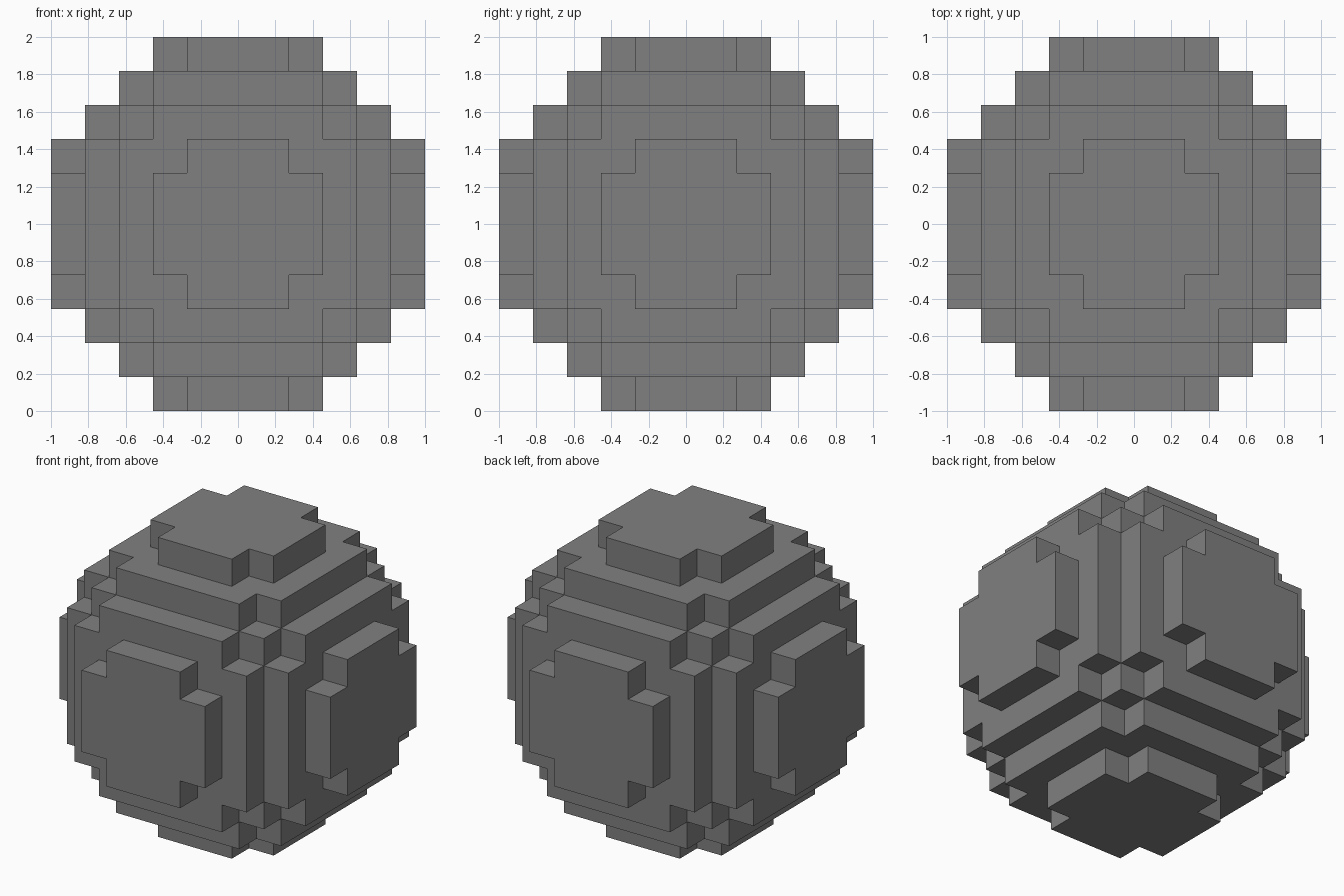
import bpy, bmesh, math
from itertools import product
from mathutils import Vector

cube = bpy.data.objects.get("Cube")
if cube:
    bpy.data.objects.remove(cube, do_unlink=True)

CELLS = 11                 # blocks across the ball
SIZE = 2 / CELLS           # block edge
REACH = CELLS // 2
RADIUS = CELLS / 2

# One flat grey
grey = bpy.data.materials.new("stone_grey")
grey.use_nodes = True
colour = (0.216, 0.216, 0.216, 1)
grey.diffuse_color = colour
grey.node_tree.nodes["Principled BSDF"].inputs["Base Color"].default_value = colour


def filled(cell):
    return cell.length <= RADIUS


def add_side(bm, cell, axis, sign):
    """Add the square side of a block that faces along one axis."""
    normal, u, v = Vector(), Vector(), Vector()
    normal[axis] = sign
    u[(axis + 1) % 3] = 1
    v[(axis + 2) % 3] = sign
    centre = cell + normal / 2
    corners = [(-1, -1), (1, -1), (1, 1), (-1, 1)]
    bm.faces.new([bm.verts.new((centre + u * a / 2 + v * b / 2) * SIZE)
                  for a, b in corners])


# Stepped ball: only the exposed block sides, welded into one shell
bm = bmesh.new()
steps = range(-REACH, REACH + 1)
for cell in map(Vector, product(steps, repeat=3)):
    if not filled(cell):
        continue
    for axis, sign in product(range(3), (-1, 1)):
        neighbour = cell.copy()
        neighbour[axis] += sign
        if not filled(neighbour):
            add_side(bm, cell, axis, sign)
bmesh.ops.remove_doubles(bm, verts=bm.verts, dist=SIZE / 100)

# Merge coplanar squares into clean flat steps
bmesh.ops.dissolve_limit(bm, angle_limit=math.radians(1),
                         verts=bm.verts, edges=bm.edges)
bmesh.ops.translate(bm, verts=bm.verts, vec=(0, 0, 1))

mesh = bpy.data.meshes.new("block_ball")
bm.to_mesh(mesh)
bm.free()
mesh.materials.append(grey)
ball = bpy.data.objects.new("block_ball", mesh)
bpy.context.collection.objects.link(ball)
